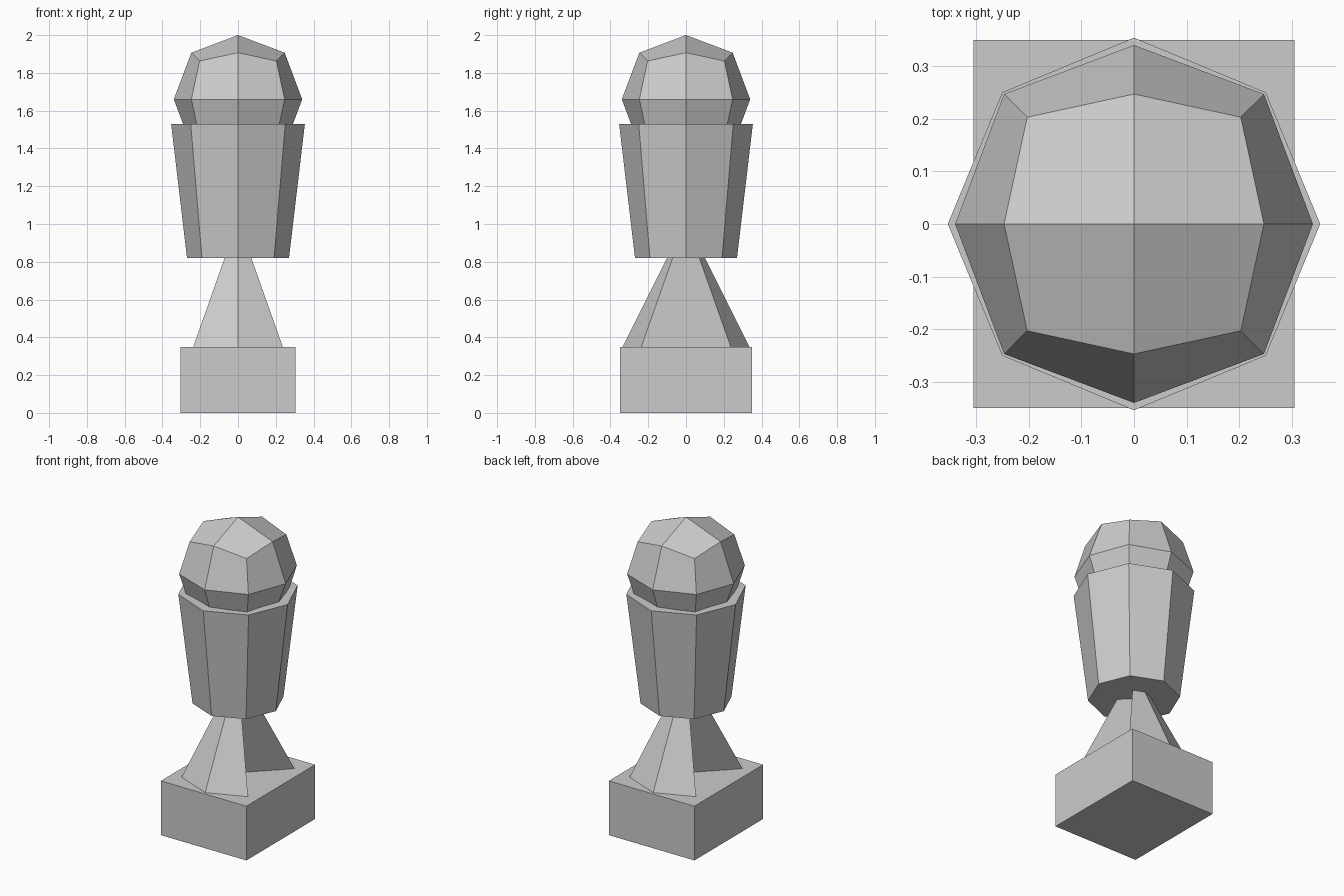
import bpy, bmesh
from math import sin, cos, pi
from mathutils import Matrix, Vector

if "Cube" in bpy.data.objects:
    bpy.data.objects.remove(bpy.data.objects["Cube"])


def add_object(name, bm, z=0.0):
    bmesh.ops.recalc_face_normals(bm, faces=bm.faces[:])
    mesh = bpy.data.meshes.new(name)
    bm.to_mesh(mesh)
    bm.free()
    obj = bpy.data.objects.new(name, mesh)
    obj.location.z = z
    bpy.context.collection.objects.link(obj)
    return obj


# Square plinth
bm = bmesh.new()
bmesh.ops.create_cube(bm, size=1, matrix=Matrix.Diagonal((0.61, 0.70, 0.35, 1)))
add_object("base_block", bm, 0.175)

# Eight-sided cone stem with the two side corners folded in to the axis
bm = bmesh.new()
R, H = 0.335, 0.67
centre = bm.verts.new((0, 0, 0))
apex = bm.verts.new((0, 0, H))
rim = {i: bm.verts.new((R * cos(i * pi / 4), R * sin(i * pi / 4), 0))
       for i in (1, 2, 3, 5, 6, 7)}
for i in (1, 2, 5, 6):
    bm.faces.new((rim[i], rim[i + 1], apex))
    bm.faces.new((centre, rim[i + 1], rim[i]))
for a, b in ((7, 1), (3, 5)):
    bm.faces.new((centre, rim[b], apex, rim[a]))
add_object("stem", bm, 0.35)

# Eight-sided tapered body
bm = bmesh.new()
bmesh.ops.create_cone(bm, cap_ends=True, segments=8,
                      radius1=0.27, radius2=0.354, depth=0.71)
add_object("body", bm, 1.175)

# Rounded head: a once-subdivided cube pushed out to a ball
bm = bmesh.new()
bmesh.ops.create_cube(bm, size=2)
bmesh.ops.subdivide_edges(bm, edges=bm.edges[:], cuts=1, use_grid_fill=True)
offset = {1: 0.34, 2: 0.247, 3: 0.203}
for v in bm.verts:
    axes = sum(abs(c) > 0.5 for c in v.co)
    v.co = Vector(v.co) * offset[axes]
add_object("head", bm, 1.66)
